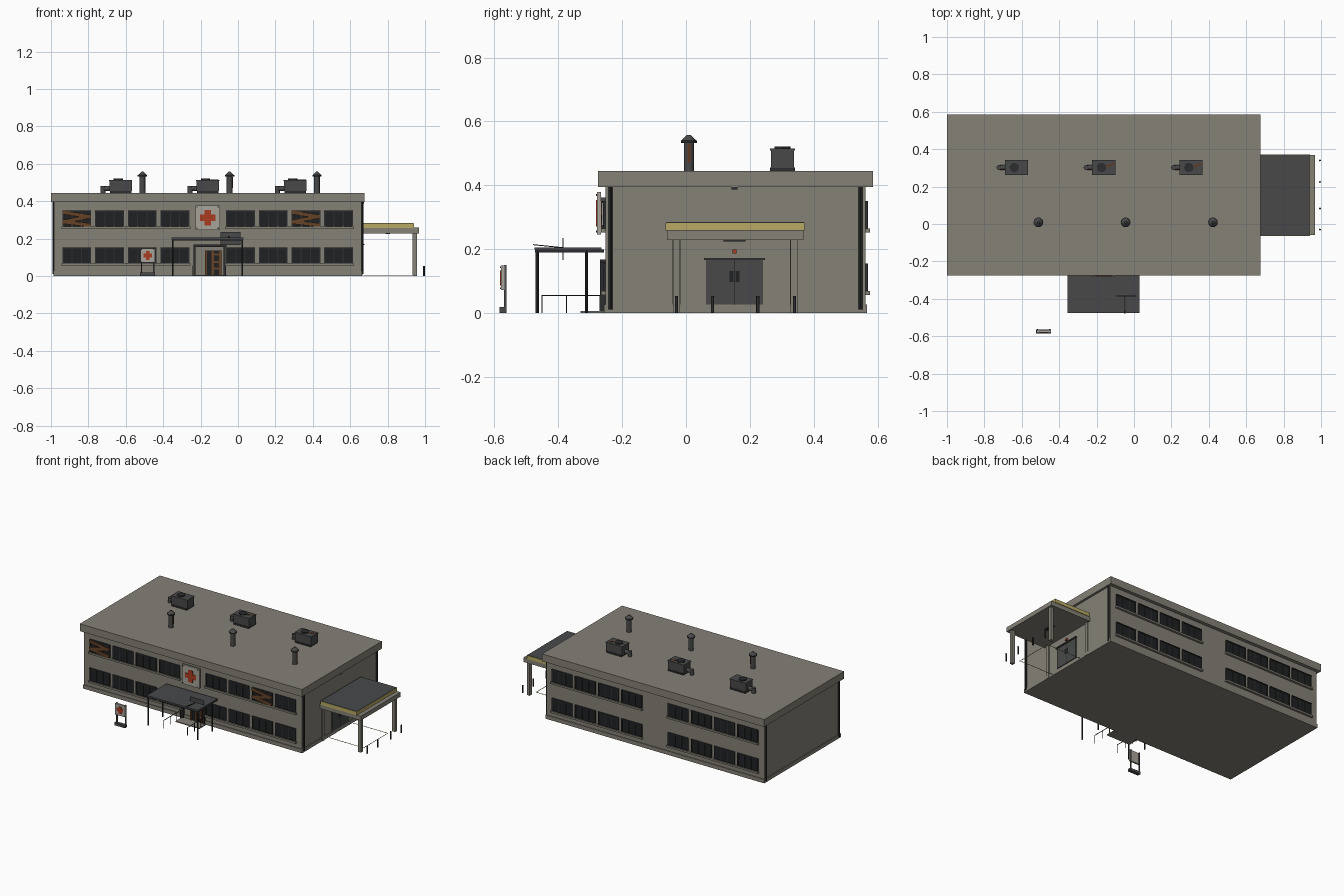
import bpy, bmesh, math
from mathutils import Matrix, Vector

default_cube = bpy.data.objects.get("Cube")
if default_cube:
    bpy.data.objects.remove(default_cube, do_unlink=True)


def make_material(name, red, green, blue):
    material = bpy.data.materials.new(name)
    material.use_nodes = True
    material.diffuse_color = (red, green, blue, 1)
    shader = material.node_tree.nodes["Principled BSDF"]
    shader.inputs["Base Color"].default_value = (red, green, blue, 1)
    shader.inputs["Roughness"].default_value = 0.9
    return material


concrete = make_material("weathered concrete", 0.23, 0.22, 0.18)
metal = make_material("dark metal", 0.065, 0.066, 0.068)
black_metal = make_material("black metal", 0.025, 0.026, 0.028)
glass = make_material("dark glass", 0.014, 0.015, 0.016)
yellow = make_material("faded yellow", 0.48, 0.4, 0.13)
wood = make_material("brown wood", 0.13, 0.055, 0.02)
rust = make_material("rust", 0.12, 0.04, 0.015)
red_paint = make_material("red paint", 0.4, 0.045, 0.015)
sign_white = make_material("dirty white", 0.38, 0.37, 0.32)


def finish(name, bm, material, smooth=False):
    mesh = bpy.data.meshes.new(name)
    bm.to_mesh(mesh)
    bm.free()
    mesh.materials.append(material)
    obj = bpy.data.objects.new(name, mesh)
    bpy.context.collection.objects.link(obj)
    if smooth:
        bpy.ops.object.select_all(action="DESELECT")
        obj.select_set(True)
        bpy.context.view_layer.objects.active = obj
        bpy.ops.object.shade_smooth_by_angle(angle=math.radians(40))
    return obj


def boxes(name, material, spans, tilt=0, axis="Y"):
    """One object from boxes, each given as centre then size."""
    bm = bmesh.new()
    for x, y, z, width, depth, height in spans:
        matrix = (Matrix.Translation((x, y, z)) @ Matrix.Rotation(tilt, 4, axis)
                  @ Matrix.Diagonal((width, depth, height, 1)))
        bmesh.ops.create_cube(bm, size=1, matrix=matrix)
    return finish(name, bm, material)


def tube(name, material, start, end, radius, top_radius=None, sides=16):
    start, end = Vector(start), Vector(end)
    line = end - start
    bm = bmesh.new()
    matrix = Matrix.Translation((start + end) / 2) @ line.to_track_quat("Z", "Y").to_matrix().to_4x4()
    bmesh.ops.create_cone(bm, cap_ends=True, segments=sides, radius1=radius,
                          radius2=radius if top_radius is None else top_radius,
                          depth=line.length, matrix=matrix)
    return finish(name, bm, material, True)


# Main block: walls, plinth and overhanging roof
mid_x, mid_y = -0.162, 0.155
front, back, side = -0.252, 0.562, 0.66
boxes("walls", concrete, [(mid_x, mid_y, 0.2, 1.644, 0.814, 0.4)])
boxes("plinth", concrete, [(mid_x, mid_y, 0.013, 1.65, 0.824, 0.026)])
boxes("roof", concrete, [(mid_x, mid_y, 0.42, 1.675, 0.861, 0.05)])

# Drainpipes by the corners
for wall_x in (-0.987, 0.664):
    for pipe_y in (-0.237, 0.547):
        tube("drainpipe", black_metal, (wall_x, pipe_y, 0.01), (wall_x, pipe_y, 0.395), 0.006, sides=8)


# Windows in two rows, four each side of the middle
def window(x, bottom, wall, out):
    width, height = 0.148, 0.085
    middle = bottom + height / 2
    boxes("window_glass", glass, [(x, wall + out * 0.002, middle, width, 0.004, height)])
    bars = [(x + width * (i / 3 - 0.5), wall + out * 0.003, middle, 0.006, 0.01, height)
            for i in range(4)]
    bars += [(x, wall + out * 0.003, z, width + 0.006, 0.012, 0.006)
             for z in (bottom, bottom + height)]
    boxes("window_frame", black_metal, bars)


def planks(x, middle, wall):
    for shift, angle in ((-0.024, 0.12), (0, -0.2), (0.024, 0.16)):
        boxes("window_plank", wood, [(x, wall - 0.012, middle + shift, 0.15, 0.006, 0.02)], angle)


for wall, out in ((front, -1), (back, 1)):
    for floor_z in (0.066, 0.262):
        for direction in (-1, 1):
            for i in range(4):
                window(mid_x + direction * (0.175 + i * 0.175), floor_z, wall, out)
            boxes("window_sill", concrete, [(mid_x + direction * 0.4375, wall + out * 0.007,
                                             floor_z - 0.004, 0.69, 0.016, 0.012)])
for boarded_x in (mid_x - 0.7, mid_x + 0.525):
    planks(boarded_x, 0.305, front)


# Signs with a plain red cross
def cross_sign(name, x, y, z, size):
    boxes(name + "_panel", sign_white, [(x, y, z, size, 0.012, size)])
    arm, thick, face = size * 0.62, size * 0.25, y - 0.007
    boxes(name + "_cross", red_paint, [(x, face, z, arm, 0.004, thick),
                                       (x, face, z, thick, 0.004, arm)])
    edge = size / 2
    boxes(name + "_bolts", black_metal, [(x + i * edge * 0.86, face, z + j * edge * 0.86,
                                          size * 0.05, 0.003, size * 0.05)
                                         for i in (-1, 1) for j in (-1, 1)])


cross_sign("wall_sign", mid_x, -0.273, 0.312, 0.132)
boxes("wall_sign_brackets", metal, [(mid_x, -0.26, z, 0.09, 0.02, 0.012) for z in (0.27, 0.355)])
stand_x, stand_y = -0.483, -0.574
cross_sign("ground_sign", stand_x, stand_y, 0.11, 0.076)
boxes("ground_sign_legs", metal, [(stand_x + i * 0.033, stand_y + 0.008, 0.075, 0.007, 0.007, 0.15)
                                  for i in (-1, 1)])
boxes("ground_sign_base", metal, [(stand_x, stand_y, 0.009, 0.08, 0.022, 0.018)])

# Main entrance: surround, door leaf, boards and step
boxes("entrance_surround", black_metal,
      [(-0.15, front - 0.008, 0.162, 0.176, 0.02, 0.012)]
      + [(x, front - 0.008, 0.08, 0.01, 0.02, 0.16) for x in (-0.232, -0.072)])
boxes("entrance_door", glass, [(-0.133, front - 0.003, 0.072, 0.085, 0.008, 0.132)])
boxes("entrance_door_frame", wood, [(x, front - 0.008, 0.07, 0.012, 0.012, 0.135)
                                    for x in (-0.171, -0.135, -0.095)])
boxes("entrance_boards", wood, [(-0.115, front - 0.012, z, 0.045, 0.006, 0.01)
                                for z in (0.04, 0.075, 0.115)])
boxes("entrance_step", concrete, [(-0.15, -0.29, 0.003, 0.18, 0.08, 0.006)])

# Porch roof on posts
porch_x = -0.163
boxes("porch_roof", metal, [(porch_x, -0.37, 0.202, 0.385, 0.21, 0.007)])
boxes("porch_beams", black_metal,
      [(porch_x, y, 0.194, 0.375, 0.007, 0.01) for y in (-0.466, -0.312)]
      + [(porch_x + i * 0.186, -0.365, 0.194, 0.007, 0.215, 0.01) for i in (-1, 1)])
for post_x in (porch_x - 0.186, porch_x + 0.186):
    for post_y in (-0.466, -0.312):
        tube("porch_post", black_metal, (post_x, post_y, 0), (post_x, post_y, 0.197), 0.005, sides=8)
boxes("loose_roof_sheet", metal, [(-0.04, -0.385, 0.2, 0.105, 0.003, 0.07)])
boxes("bent_roof_strip", black_metal, [(-0.05, -0.412, 0.207, 0.008, 0.135, 0.003)], -0.1, "X")

# Handrails beside the entrance
for rail_x in (-0.245, -0.065):
    boxes("handrail", black_metal,
          [(rail_x, -0.36, 0.055, 0.003, 0.185, 0.003)]
          + [(rail_x, y, 0.028, 0.003, 0.003, 0.056) for y in (-0.451, -0.375, -0.31, -0.27)])

# Side canopy with yellow fascia and two columns
boxes("side_canopy", concrete, [(0.814, 0.154, 0.244, 0.308, 0.428, 0.03)])
boxes("side_canopy_fascia", yellow, [(0.803, 0.154, 0.27, 0.274, 0.436, 0.024)])
boxes("side_canopy_top", metal, [(0.803, 0.154, 0.2825, 0.272, 0.43, 0.003)])
boxes("side_canopy_columns", concrete, [(0.945, y, 0.115, 0.022, 0.022, 0.23) for y in (-0.03, 0.338)])
boxes("side_wall_pilasters", concrete, [(side + 0.002, y, 0.115, 0.008, 0.024, 0.23)
                                        for y in (-0.03, 0.338)])
boxes("canopy_lamp", black_metal, [(0.8, 0.152, 0.227, 0.025, 0.07, 0.006)])
boxes("eave_lamp", black_metal, [(0.667, 0.152, 0.391, 0.012, 0.02, 0.008)])

# Loading door with lintel, panes and alarm light
door_y = 0.152
boxes("side_door", metal, [(side + 0.003, door_y, 0.098, 0.008, 0.175, 0.142)])
boxes("side_door_lintel", metal, [(side + 0.006, door_y, 0.169, 0.018, 0.19, 0.007)])
boxes("side_door_panes", glass, [(side + 0.007, door_y + i * 0.009, 0.114, 0.003, 0.013, 0.034)
                                 for i in (-1, 1)])
boxes("side_door_seam", black_metal, [(side + 0.007, door_y, 0.098, 0.002, 0.002, 0.142)])
boxes("alarm_light", red_paint, [(side + 0.004, door_y, 0.192, 0.014, 0.013, 0.013)])

# Painted bay lines and bollards
boxes("bay_lines", yellow, [(0.8, y, 0.001, 0.26, 0.003, 0.002) for y in (0.025, 0.285)]
      + [(0.93, door_y, 0.001, 0.003, 0.263, 0.002)])
for bollard_y in (-0.03, 0.083, 0.225, 0.34):
    tube("bollard", black_metal, (0.994, bollard_y, 0), (0.994, bollard_y, 0.053), 0.005, sides=10)

# Rooftop vent units with ducts, and capped chimneys
unit_y, chimney_y = 0.302, 0.009
for unit_x in (-0.628, -0.162, 0.305):
    boxes("vent_unit_feet", black_metal, [(unit_x, unit_y, 0.45, 0.115, 0.078, 0.01)])
    boxes("vent_unit", metal, [(unit_x, unit_y, 0.483, 0.12, 0.072, 0.058)])
    boxes("vent_unit_lid", metal, [(unit_x, unit_y, 0.512, 0.124, 0.078, 0.006)])
    tube("vent_fan", black_metal, (unit_x - 0.012, unit_y, 0.514), (unit_x - 0.012, unit_y, 0.521), 0.025)
    tube("vent_duct", metal, (unit_x - 0.05, unit_y, 0.468), (unit_x - 0.094, unit_y, 0.468), 0.013)
    tube("vent_duct_end", metal, (unit_x - 0.094, unit_y, 0.481), (unit_x - 0.094, unit_y, 0.445), 0.013)
    if unit_x > -0.5:
        boxes("vent_rust", rust, [(unit_x + 0.035, unit_y + 0.012, 0.516, 0.045, 0.01, 0.002)], 0.4, "Z")
    chimney_x = unit_x + 0.117
    tube("chimney", metal, (chimney_x, chimney_y, 0.44), (chimney_x, chimney_y, 0.535), 0.016)
    boxes("chimney_rust", rust, [(chimney_x + 0.0145, chimney_y, 0.5, 0.005, 0.01, 0.06)])
    tube("chimney_collar", black_metal, (chimney_x, chimney_y, 0.532), (chimney_x, chimney_y, 0.54), 0.025)
    tube("chimney_cap", metal, (chimney_x, chimney_y, 0.538), (chimney_x, chimney_y, 0.558), 0.026, 0.006)
